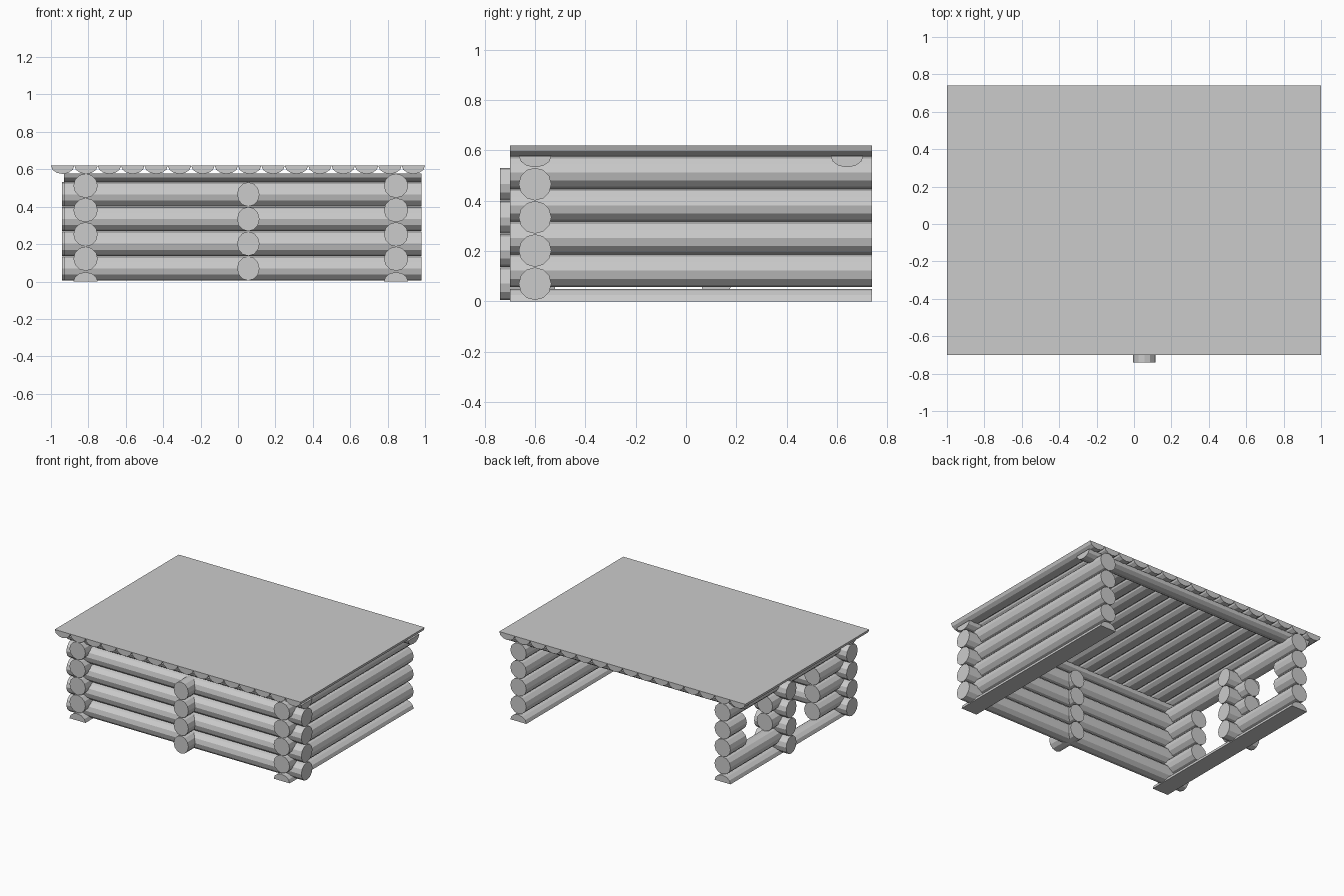
import bpy, bmesh, math

cube = bpy.data.objects.get("Cube")
if cube:
    bpy.data.objects.remove(cube)

wood = bpy.data.materials.new("plain_grey")
wood.use_nodes = True
GREY = (0.6, 0.6, 0.6, 1)
wood.diffuse_color = GREY
wood.node_tree.nodes["Principled BSDF"].inputs["Base Color"].default_value = GREY

SIDES = 12
R = 0.065


def log(name, axis, start, end, across, z, part="full", width=R, depth=R):
    """Log along x or y; part is full, upper half or lower half."""
    first, count = {"full": (0, SIDES), "upper": (0, SIDES // 2 + 1),
                    "lower": (SIDES // 2, SIDES // 2 + 1)}[part]
    bm = bmesh.new()
    ring = []
    for i in range(first, first + count):
        a = 2 * math.pi * i / SIDES
        u, v = across + width * math.cos(a), z + depth * math.sin(a)
        ring.append(bm.verts.new((start, u, v) if axis == "x" else (u, start, v)))
    face = bm.faces.new(ring)
    out = bmesh.ops.extrude_face_region(bm, geom=[face], use_keep_orig=True)
    moved = [g for g in out["geom"] if isinstance(g, bmesh.types.BMVert)]
    shift = end - start
    bmesh.ops.translate(bm, verts=moved, vec=(shift, 0, 0) if axis == "x" else (0, shift, 0))
    bmesh.ops.recalc_face_normals(bm, faces=bm.faces)
    mesh = bpy.data.meshes.new(name)
    bm.to_mesh(mesh)
    bm.free()
    mesh.materials.append(wood)
    obj = bpy.data.objects.new(name, mesh)
    bpy.context.collection.objects.link(obj)
    return obj


FRONT, BACK = -0.70, 0.74
X_LEFT, X_RIGHT = 0.845, -0.815
FRONT_Y = -0.60
STUB_Y = 0.12
front_rows = [0.07 + 0.132 * i for i in range(4)]
side_rows = [0.122 + 0.13 * i for i in range(4)]

# Front wall, with short cross logs at its middle and on the right wall
for z in front_rows:
    log("front_wall_log", "x", -0.93, 0.98, FRONT_Y, z)
    log("front_cross_log", "y", -0.74, -0.52, 0.055, z, width=0.06)
    log("right_cross_log", "x", -0.94, -0.68, STUB_Y, z, width=0.06)

# Half logs under the side walls
for x in (X_LEFT, X_RIGHT):
    log("sill_log", "y", FRONT, BACK, x, 0, "upper", depth=0.05)

# Solid left wall
for z in side_rows:
    log("left_wall_log", "y", FRONT, BACK, X_LEFT, z)

# Right wall, broken by a doorway and a window
low, mid, high, top = side_rows
log("right_wall_top_log", "y", FRONT, BACK, X_RIGHT, top)
for z in (low, mid, high):
    log("door_front_log", "y", FRONT, -0.30, X_RIGHT, z)
log("window_sill_log", "y", 0, BACK, X_RIGHT, low)
for z in (mid, high):
    log("door_back_log", "y", 0, 0.25, X_RIGHT, z)
    log("window_back_log", "y", 0.55, BACK, X_RIGHT, z)

# Half-log beams carrying the roof
for y in (FRONT_Y, 0.64):
    log("roof_beam", "x", -0.93, 0.98, y, 0.578, "lower", depth=0.045)

# Roof of half logs, flat side up
COUNT = 16
pitch = 2 / COUNT
for i in range(COUNT):
    log("roof_log", "y", FRONT, BACK, -1 + pitch * (i + 0.5), 0.62, "lower",
        width=pitch / 2, depth=0.045)
